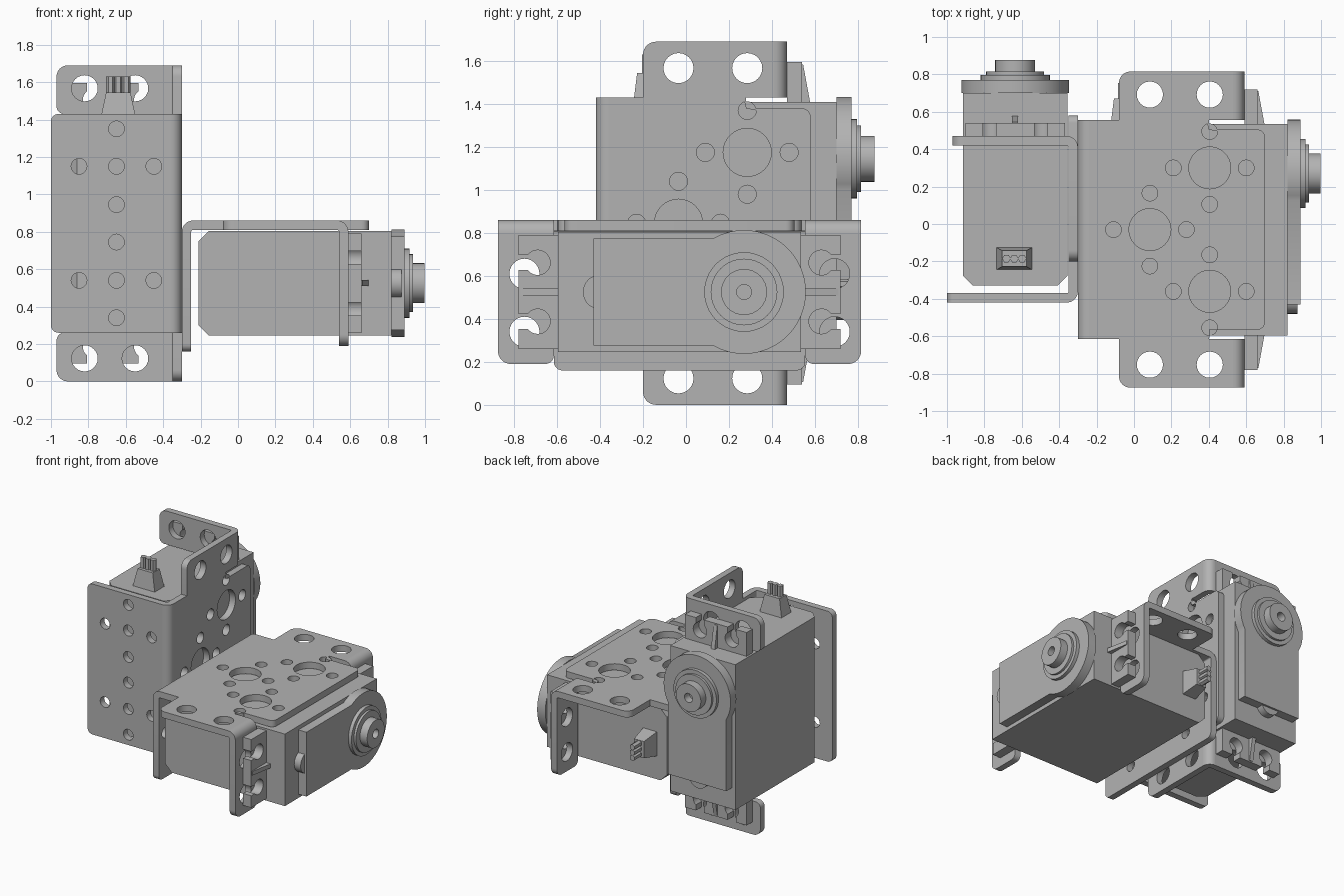
import bpy, bmesh, math
from mathutils import Matrix

if "Cube" in bpy.data.objects:
    bpy.data.objects.remove(bpy.data.objects["Cube"])

grey = bpy.data.materials.new("plain_grey")
grey.diffuse_color = (0.45, 0.45, 0.45, 1)
grey.use_nodes = True
grey.node_tree.nodes["Principled BSDF"].inputs["Base Color"].default_value = grey.diffuse_color

# Placement of the two identical units: upright one, and one lying on its side
UPRIGHT = Matrix.Translation((-1.0, -0.42, 0.845))
LYING = Matrix(((0, 1, 0, -0.3), (0, 0, 1, -0.03), (1, 0, 0, 0.16), (0, 0, 0, 1)))
C = 0.365   # servo centre line across its width
OUT = 0.30  # output shaft position along its length


def arc(cx, cy, r, a0=0, a1=360, n=32):
    """Points on an arc in degrees; a full circle leaves out the repeated end."""
    full = abs(a1 - a0) == 360
    return [(cx + r * math.cos(math.radians(a0 + (a1 - a0) * i / n)),
             cy + r * math.sin(math.radians(a0 + (a1 - a0) * i / n)))
            for i in range(n if full else n + 1)]


def rect(a0, a1, b0, b1):
    return [(a0, b0), (a1, b0), (a1, b1), (a0, b1)]


def mirror_b(pts):
    return [(a, -b) for a, b in pts]


def finish(name, bm):
    """Make the mesh once and place it in both units."""
    bmesh.ops.recalc_face_normals(bm, faces=bm.faces)
    me = bpy.data.meshes.new(name)
    bm.to_mesh(me)
    bm.free()
    me.materials.append(grey)
    for prefix, m in (("upright_", UPRIGHT), ("lying_", LYING)):
        ob = bpy.data.objects.new(prefix + name, me)
        bpy.context.collection.objects.link(ob)
        ob.matrix_world = m


def prism(name, axis, outline, t0, t1, holes=()):
    """Extrude a flat outline with holes along one axis."""
    put = {"x": lambda a, b, t: (t, a, b),
           "y": lambda a, b, t: (a, t, b),
           "z": lambda a, b, t: (a, b, t)}[axis]
    bm = bmesh.new()
    edges = []
    for loop in (outline, *holes):
        vs = [bm.verts.new((a, b, 0)) for a, b in loop]
        edges += [bm.edges.new((vs[i - 1], vs[i])) for i in range(len(vs))]
    bmesh.ops.triangle_fill(bm, edges=edges, use_beauty=True, normal=(0, 0, 1))
    ext = bmesh.ops.extrude_face_region(bm, geom=bm.faces[:])["geom"]
    top = {v for v in ext if isinstance(v, bmesh.types.BMVert)}
    for v in bm.verts:
        v.co = put(v.co.x, v.co.y, t1 if v in top else t0)
    finish(name, bm)


# ---- Bracket: side plate with shaft holes and slits beside the ears
half = [(1.0, 0.0)] + arc(0.96, 0.495, 0.04, 0, 90, 6) + [(0.7, 0.535), (0.7, 0.585),
        (0.83, 0.585), (0.83, 0.845)] + arc(0.28, 0.785, 0.06, 90, 180, 8) \
    + [(0.22, 0.585), (0.06, 0.585)]
side = half + mirror_b(half[:0:-1])
holes = []
for a, b in ((0.385, 0), (0.705, 0.33), (0.705, -0.33)):
    holes.append(arc(a, b, 0.112))
    for da, db in ((0.195, 0), (-0.195, 0), (0, 0.195), (0, -0.195)):
        holes.append(arc(a + da, b + db, 0.042, n=20))
for a in (0.385, 0.705):
    for s in (1, -1):
        holes.append(arc(a, s * 0.722, 0.07, n=24))
prism("bracket_side_plate", "x", side, 0.65, 0.70, holes)

# ---- Bracket: rear plate
rear = [(0.64, -0.585), (0.64, 0.585)] + arc(0.04, 0.545, 0.04, 90, 180, 6) \
    + arc(0.04, -0.545, 0.04, 180, 270, 6)
spots = [(0.35, s * u) for s in (1, -1) for u in (0.1, 0.305, 0.505)]
spots += [(w, s * 0.305) for w in (0.15, 0.55) for s in (1, -1)]
prism("bracket_rear_plate", "y", rear, 0, 0.05, [arc(a, b, 0.042, n=20) for a, b in spots])

# ---- Bracket: rounded bends joining the plates
bend_rear = arc(0.64, 0.06, 0.06, -90, 0, 8) + arc(0.64, 0.06, 0.01, 0, -90, 8)
prism("bracket_rear_bend", "z", bend_rear, -0.585, 0.585)
bend_ear = arc(0.64, 0.83, 0.06, 0, 90, 8) + arc(0.64, 0.83, 0.01, 90, 0, 8)

# ---- Servo lug outline with two open round slots
lug = [(0.10, 0.55), (0.10, 0.75)]
for c in (C - 0.137, C + 0.137):
    lug += [(c - 0.035, 0.75)] + arc(c, 0.66, 0.058, 127, 413, 20) + [(c + 0.035, 0.75)]
lug += [(0.63, 0.75), (0.63, 0.55)]

# ---- Ears, lugs and ribs at both ends
for end, s in (("upper", 1), ("lower", -1)):
    flip = (lambda p: p) if s > 0 else mirror_b
    ear = [(0.64, 0.585), (0.64, 0.845)] + arc(0.09, 0.785, 0.06, 90, 180, 8) \
        + arc(0.07, 0.625, 0.04, 180, 270, 6)
    prism(end + "_bracket_ear", "y", flip(ear), 0.84, 0.89,
          [flip(arc(a, 0.722, 0.07, n=24)) for a in (0.18, 0.45)])
    prism(end + "_ear_bend", "z", bend_ear, s * 0.585, s * 0.845)
    prism(end + "_servo_lug", "y", flip(lug), 0.89, 0.96)
    rib = [(0.95, 0.55), (1.0, 0.55), (0.965, 0.74), (0.95, 0.74)]
    prism(end + "_lug_rib", "x", flip(rib), C - 0.016, C + 0.016)

# ---- Servo case with a chamfered rear end
case = [(0.14, 0.09), (0.59, 0.09), (0.645, 0.145), (0.645, 1.12), (0.085, 1.12), (0.085, 0.145)]
prism("servo_case", "z", case, -0.565, 0.565)

# ---- Raised cover, round around the shaft
cover = [(C - 0.25, -0.40), (C + 0.25, -0.40)] + arc(C, OUT, 0.288, -30, 210, 40)
prism("servo_cover", "y", cover, 1.12, 1.19)
prism("cover_boss", "y", arc(C, -0.37, 0.08), 1.12, 1.175)

# ---- Stepped output shaft with a screw hole
prism("shaft_collar", "y", arc(C, OUT, 0.185, n=40), 1.19, 1.217)
prism("shaft_ring", "y", arc(C, OUT, 0.155, n=40), 1.217, 1.235)
prism("output_shaft", "y", arc(C, OUT, 0.107), 1.235, 1.297, [arc(C, OUT, 0.035, n=20)])

# ---- Tapered cable connector with three pins
bm = bmesh.new()
bmesh.ops.create_cube(bm, size=1)
for v in bm.verts:
    up = v.co.z > 0
    v.co = (0.36 + v.co.x * (0.13 if up else 0.19),
            0.235 + v.co.y * (0.085 if up else 0.12), 0.70 if up else 0.56)
finish("connector_base", bm)
for i in (-1, 0, 1):
    prism(f"connector_pin_{i + 2}", "z", arc(0.36 + i * 0.042, 0.235, 0.023, n=6), 0.69, 0.785)

bpy.ops.object.select_all(action="SELECT")
bpy.context.view_layer.objects.active = bpy.context.selected_objects[0]
bpy.ops.object.shade_smooth_by_angle(angle=math.radians(30))
